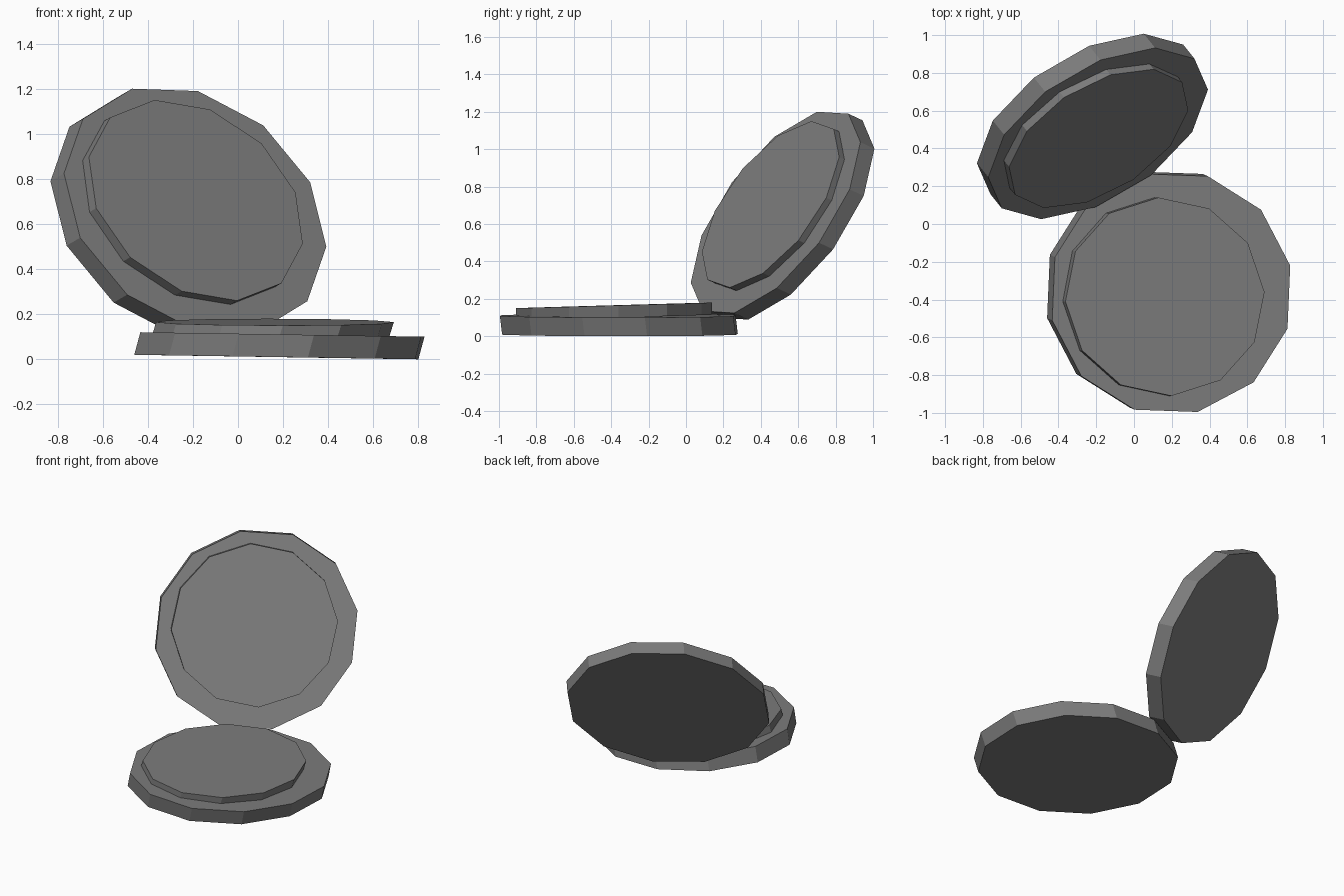
import bpy
import bmesh
from math import cos, sin, pi
from mathutils import Vector

default = bpy.data.objects.get("Cube")
if default:
    bpy.data.objects.remove(default, do_unlink=True)

SIDES = 12

grey = bpy.data.materials.new("neutral_grey")
grey.use_nodes = True
colour = (0.2, 0.2, 0.2, 1)
grey.diffuse_color = colour
bsdf = next(n for n in grey.node_tree.nodes if n.type == "BSDF_PRINCIPLED")
bsdf.inputs["Base Color"].default_value = colour


def slanted_disc(name, centre, u, v, depth):
    """Twelve-sided disc: face spanned by u and v, extruded along depth."""
    centre, u, v, depth = map(Vector, (centre, u, v, depth))
    bm = bmesh.new()
    ring = [bm.verts.new(centre + u * cos(a) + v * sin(a))
            for a in (2 * pi * i / SIDES for i in range(SIDES))]
    face = bm.faces.new(ring)
    extruded = bmesh.ops.extrude_face_region(bm, geom=[face], use_keep_orig=True)
    moved = [g for g in extruded["geom"] if isinstance(g, bmesh.types.BMVert)]
    bmesh.ops.translate(bm, verts=moved, vec=depth)
    bmesh.ops.recalc_face_normals(bm, faces=bm.faces)
    mesh = bpy.data.meshes.new(name)
    bm.to_mesh(mesh)
    bm.free()
    mesh.materials.append(grey)
    obj = bpy.data.objects.new(name, mesh)
    bpy.context.collection.objects.link(obj)
    return obj


# Lower half lying on the ground, with its raised pad
slanted_disc("base_disc", (0.197, -0.365, 0.11),
             (0.63, 0.145, -0.01), (-0.14, 0.63, 0.002), (-0.027, 0.012, -0.1))
slanted_disc("base_pad", (0.164, -0.385, 0.165),
             (0.527, 0.025, 0), (-0.035, 0.525, 0.015), (-0.02, 0, -0.065))

# Upper half leaning open, with its raised pad
slanted_disc("lid_disc", (-0.19, 0.479, 0.662),
             (-0.28, 0.221, 0.538), (0.51, 0.396, 0.123), (-0.06, 0.075, -0.035))
slanted_disc("lid_pad", (-0.187, 0.452, 0.705),
             (-0.183, 0.218, 0.445), (0.442, 0.298, 0.035), (-0.033, 0.041, -0.019))
